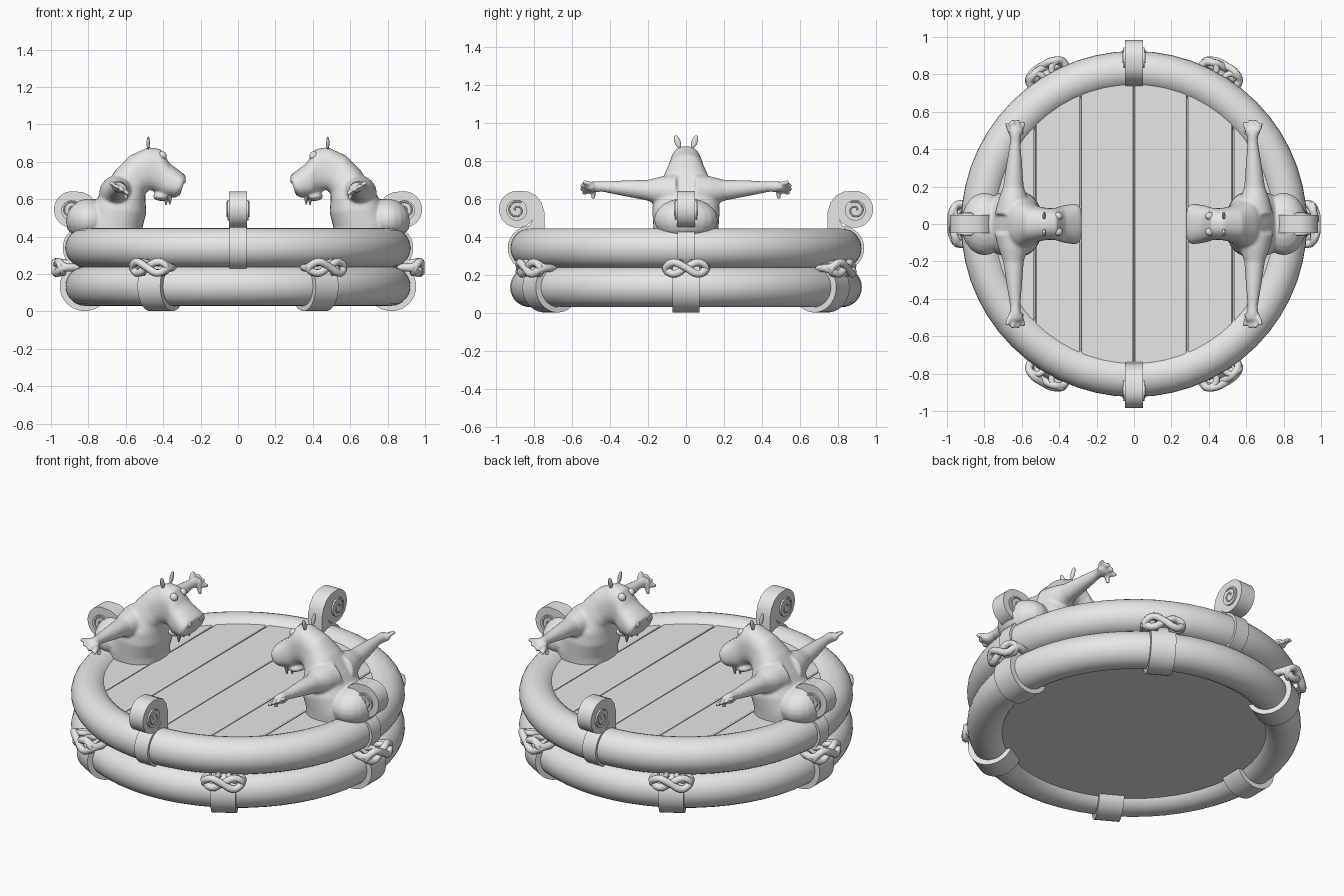
import bpy, bmesh, math
from math import sin, cos, pi, radians
from mathutils import Vector, Matrix

cube = bpy.data.objects.get("Cube")
if cube:
    bpy.data.objects.remove(cube)

grey = bpy.data.materials.new("plain_grey")
grey.use_nodes = True
grey.diffuse_color = (0.8, 0.8, 0.8, 1)
grey.node_tree.nodes["Principled BSDF"].inputs["Base Color"].default_value = (0.8, 0.8, 0.8, 1)


def link(name, data):
    obj = bpy.data.objects.new(name, data)
    bpy.context.scene.collection.objects.link(obj)
    data.materials.append(grey)
    return obj


def activate(obj):
    bpy.ops.object.select_all(action="DESELECT")
    obj.select_set(True)
    bpy.context.view_layer.objects.active = obj


def finish(name, bm, angle=35):
    bmesh.ops.recalc_face_normals(bm, faces=bm.faces)
    mesh = bpy.data.meshes.new(name)
    bm.to_mesh(mesh)
    bm.free()
    obj = link(name, mesh)
    activate(obj)
    bpy.ops.object.shade_smooth_by_angle(angle=radians(angle))
    return obj


def around(obj, angles):
    """Repeat a part made on the +x side around the vertical axis."""
    obj.rotation_euler.z = radians(angles[0])
    for a in angles[1:]:
        twin = obj.copy()
        bpy.context.scene.collection.objects.link(twin)
        twin.rotation_euler.z = radians(a)


def slab(name, points, half):
    """Profile in x and z, extruded along y."""
    bm = bmesh.new()
    face = bm.faces.new([bm.verts.new((x, -half, z)) for x, z in points])
    new = bmesh.ops.extrude_face_region(bm, geom=[face])["geom"]
    bmesh.ops.translate(bm, vec=(0, 2 * half, 0),
                        verts=[v for v in new if isinstance(v, bmesh.types.BMVert)])
    return finish(name, bm)


def arc(cx, cz, r, a0, a1, n):
    return [(cx + r * cos(radians(a0 + (a1 - a0) * i / n)),
             cz + r * sin(radians(a0 + (a1 - a0) * i / n))) for i in range(n + 1)]


def rope(name, points, radius):
    curve = bpy.data.curves.new(name, "CURVE")
    curve.dimensions = "3D"
    curve.bevel_depth, curve.bevel_resolution = radius, 2
    curve.resolution_u, curve.use_fill_caps = 5, True
    spline = curve.splines.new("BEZIER")
    spline.bezier_points.add(len(points) - 1)
    for b, p in zip(spline.bezier_points, points):
        b.co = p
        b.handle_left_type = b.handle_right_type = "AUTO"
    obj = link(name, curve)
    activate(obj)
    bpy.ops.object.convert(target="MESH")
    bpy.ops.object.shade_smooth_by_angle(angle=radians(50))
    return bpy.context.view_layer.objects.active


def loft(bm, rings, n=24, power=1.0):
    """Skin closed rings given as centre and two half axes."""
    def curve(t):
        return math.copysign(abs(t) ** power, t)
    loops = [[bm.verts.new(Vector(c) + Vector(u) * curve(cos(2 * pi * i / n))
                           + Vector(v) * curve(sin(2 * pi * i / n))) for i in range(n)]
             for c, u, v in rings]
    for a, b in zip(loops, loops[1:]):
        for i in range(n):
            bm.faces.new((a[i], a[(i + 1) % n], b[(i + 1) % n], b[i]))
    bm.faces.new(loops[0])
    bm.faces.new(loops[-1])


def ball(bm, centre, size):
    bmesh.ops.create_uvsphere(bm, u_segments=20, v_segments=12, radius=1,
                              matrix=Matrix.Translation(centre) @ Matrix.Diagonal((*size, 1)))


# Two stacked round tubes
for name, z in (("lower_tube", 0.135), ("upper_tube", 0.34)):
    bpy.ops.mesh.primitive_torus_add(major_segments=56, minor_segments=28, major_radius=0.82,
                                     minor_radius=0.105, location=(0, 0, z))
    tube = bpy.context.object
    tube.name = name
    tube.data.materials.append(grey)
    bpy.ops.object.shade_smooth()

# Floor base and planks
bm = bmesh.new()
bmesh.ops.create_cone(bm, cap_ends=True, segments=64, radius1=0.75, radius2=0.75, depth=0.315,
                      matrix=Matrix.Translation((0, 0, 0.2375)))
finish("floor_base", bm)
edges = [-0.76, -0.53, -0.285, 0, 0.285, 0.53, 0.76]
for x0, x1 in zip(edges, edges[1:]):
    bm = bmesh.new()
    bmesh.ops.create_cone(bm, cap_ends=True, segments=96, radius1=0.755, radius2=0.755,
                          depth=0.035, matrix=Matrix.Translation((0, 0, 0.396)))
    for x, side in ((x0 + 0.004, -1), (x1 - 0.004, 1)):
        cut = bmesh.ops.bisect_plane(bm, geom=bm.verts[:] + bm.edges[:] + bm.faces[:],
                                     plane_co=(x, 0, 0), plane_no=(side, 0, 0), clear_outer=True)
        rim = [e for e in cut["geom_cut"] if isinstance(e, bmesh.types.BMEdge)]
        if rim:
            bmesh.ops.holes_fill(bm, edges=rim)
    plank = finish("floor_plank", bm)
    bevel = plank.modifiers.new("soft_edge", "BEVEL")
    bevel.width, bevel.segments, bevel.limit_method = 0.006, 2, "ANGLE"

# Six straps under the lower tube, each tied with a crossed rope
six = range(0, 360, 60)
around(slab("lower_strap", arc(0.82, 0.135, 0.133, 75, -200, 30)
            + arc(0.82, 0.135, 0.1, -200, 75, 30), 0.07), six)
for s in (-1, 1):
    path = [(0.86, -0.09, 0.235), (0.935, -0.105, 0.24), (0.965, -0.065, 0.265),
            (0.972, 0, 0.237), (0.965, 0.065, 0.205), (0.935, 0.105, 0.23), (0.86, 0.09, 0.235)]
    around(rope("knot_rope", [(x + 0.006 * s, y * s, z) for x, y, z in path], 0.021), six)
    loop = [(0.87, 0.03 * s, 0.25), (0.95, 0.04 * s, 0.265), (0.955, 0.1 * s, 0.25),
            (0.94, 0.1 * s, 0.215), (0.94, 0.03 * s, 0.21)]
    around(rope("knot_loop", loop, 0.017), six)

# Four scrolls with straps over the upper tube
four = range(0, 360, 90)
around(slab("upper_strap", arc(0.82, 0.34, 0.117, -85, 135, 26)
            + arc(0.82, 0.34, 0.1, 135, -85, 26), 0.045), four)
outline = [(0.745, 0.4), (0.745, 0.53), (0.76, 0.58), (0.79, 0.618), (0.83, 0.638)]
outline += arc(0.887, 0.545, 0.097, 95, -150, 26) + [(0.835, 0.44), (0.835, 0.4)]
around(slab("scroll", outline, 0.047), four)
around(slab("scroll_hub", arc(0.89, 0.54, 0.055, 0, 345, 23), 0.057), four)
for s in (-1, 1):
    coil = [(0.89 + (0.012 + 0.003 * i) * cos(i * 0.7), 0.057 * s,
             0.54 + (0.012 + 0.003 * i) * sin(i * 0.7)) for i in range(13)]
    around(rope("scroll_coil", coil, 0.004), four)

# Animal body: back point, front point and half width along the spine
spine = [((0.82, 0.36), (0.51, 0.36), 0.165), ((0.82, 0.46), (0.51, 0.45), 0.172),
         ((0.78, 0.56), (0.49, 0.53), 0.178), ((0.72, 0.66), (0.495, 0.59), 0.165),
         ((0.655, 0.755), (0.495, 0.63), 0.125), ((0.58, 0.832), (0.475, 0.65), 0.097),
         ((0.48, 0.878), (0.455, 0.645), 0.085), ((0.415, 0.868), (0.43, 0.635), 0.085),
         ((0.365, 0.792), (0.405, 0.615), 0.098), ((0.293, 0.738), (0.34, 0.607), 0.109),
         ((0.278, 0.722), (0.31, 0.622), 0.1)]
bm = bmesh.new()
loft(bm, [(((a[0] + b[0]) / 2, 0, (a[1] + b[1]) / 2),
           ((a[0] - b[0]) / 2, 0, (a[1] - b[1]) / 2), (0, w, 0)) for a, b, w in spine], 32, 0.85)
ball(bm, (0.8, 0, 0.49), (0.125, 0.168, 0.115))
ball(bm, (0.405, 0, 0.615), (0.05, 0.07, 0.025))
arm = [(0.05, 0.645, 0.63, 0.1), (0.13, 0.645, 0.638, 0.08), (0.2, 0.645, 0.645, 0.055),
       (0.32, 0.64, 0.655, 0.042), (0.44, 0.635, 0.664, 0.027), (0.48, 0.635, 0.664, 0.03),
       (0.51, 0.635, 0.662, 0.026)]
for s in (-1, 1):
    loft(bm, [((x, y * s, z), (r, 0, 0), (0, 0, r)) for y, x, z, r in arm])
    # Hand with four fingers and a hanging thumb
    ball(bm, (0.635, 0.497 * s, 0.662), (0.042, 0.03, 0.024))
    for i, reach in enumerate((0.545, 0.558, 0.558, 0.543)):
        k = i - 1.5
        loft(bm, [((0.635 + k * g, y * s, 0.66 + k * g * 0.6), (0.013, 0, 0), (0, 0, 0.013))
                  for y, g in ((0.49, 0.018), (0.52, 0.026), (reach, 0.03))], 10)
    loft(bm, [((0.61, 0.485 * s, 0.655), (0.015, 0, 0), (0, 0.015, 0)),
              ((0.597, 0.488 * s, 0.6), (0.011, 0, 0), (0, 0.012, 0))], 10)
body = finish("animal_body", bm)
remesh = body.modifiers.new("blend", "REMESH")
remesh.mode, remesh.voxel_size, remesh.use_smooth_shade = "VOXEL", 0.008, True
smooth = body.modifiers.new("relax", "SMOOTH")
smooth.factor, smooth.iterations = 0.5, 5
around(body, (0, 180))

# Eyes, ears, nostrils and teeth
for s in (-1, 1):
    bm = bmesh.new()
    ball(bm, (0.405, 0.042 * s, 0.832), (0.024, 0.022, 0.024))
    around(finish("eye", bm), (0, 180))
    bm = bmesh.new()
    ball(bm, (0, 0, 0), (0.009, 0.016, 0.036))
    bm.transform(Matrix.Translation((0.48, 0.045 * s, 0.9)) @ Matrix.Rotation(-0.35 * s, 4, "X"))
    around(finish("ear", bm), (0, 180))
    bm = bmesh.new()
    ball(bm, (0.291, 0.055 * s, 0.7), (0.012, 0.02, 0.016))
    around(finish("nostril", bm), (0, 180))
    for x, y, z in ((0.365, 0.05, 0.595), (0.385, 0.025, 0.592)):
        bm = bmesh.new()
        bmesh.ops.create_cone(bm, cap_ends=True, segments=10, radius1=0.004, radius2=0.015,
                              depth=0.045, matrix=Matrix.Translation((x, y * s, z)))
        around(finish("tooth", bm), (0, 180))
